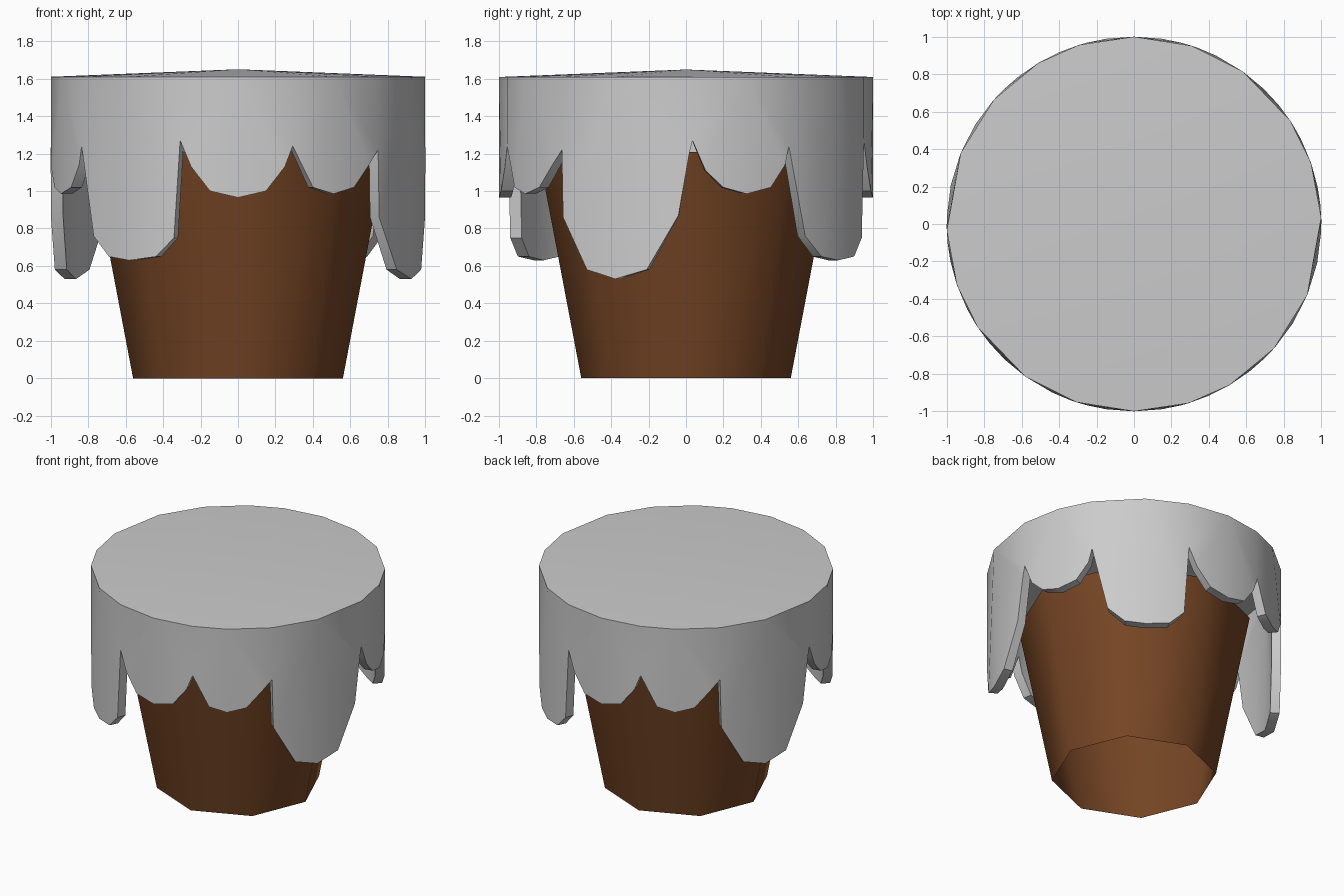
import bpy, bmesh
from math import radians, sin, cos

if "Cube" in bpy.data.objects:
    bpy.data.objects.remove(bpy.data.objects["Cube"])

# Half-turn drip outline as (degrees, z); the second half repeats it
DRIPS = [(2, 1.27), (6, 1.11), (11.5, 1.02), (19, 0.985), (27, 1.02), (32, 1.14),
         (33.4, 1.24), (39.6, 0.76), (46.4, 0.65), (54.5, 0.63), (64, 0.65), (70, 0.75),
         (72, 1.27), (75.5, 1.13), (81.4, 1.0), (90, 0.965), (98.6, 1.0), (104.5, 1.13),
         (107, 1.24), (113.6, 1.02), (120.7, 0.985), (128.3, 1.02), (134.4, 1.14),
         (138.4, 1.22), (138.9, 0.86), (148, 0.58), (157.7, 0.53), (167.9, 0.58),
         (177.7, 0.87), (181, 1.2)]
OUTLINE = DRIPS + [(a + 180, z) for a, z in DRIPS]
N = len(OUTLINE)


def polar(r, deg, z):
    return (r * cos(radians(deg)), r * sin(radians(deg)), z)


def finish(bm, name, angle):
    me = bpy.data.meshes.new(name)
    bm.to_mesh(me)
    bm.free()
    ob = bpy.data.objects.new(name, me)
    bpy.context.collection.objects.link(ob)
    bpy.ops.object.select_all(action='DESELECT')
    ob.select_set(True)
    bpy.context.view_layer.objects.active = ob
    bpy.ops.object.shade_smooth_by_angle(angle=radians(angle))
    return ob


def skin(bm, r, rim_z, apex_z):
    """One skin of the cap: shallow cone top, walls fanned down to the drips."""
    low = [bm.verts.new(polar(r, a, z)) for a, z in OUTLINE]
    z = [p[1] for p in OUTLINE]
    peaks = [i for i in range(N) if z[i] > z[i - 1] and z[i] > z[(i + 1) % N]]
    tips = [i for i in range(N) if z[i] < z[i - 1] and z[i] < z[(i + 1) % N]]
    keys = sorted(peaks + tips)
    top = {i: bm.verts.new(polar(r, OUTLINE[i][0], rim_z)) for i in keys}
    apex = bm.verts.new((0, 0, apex_z))
    for n, i in enumerate(keys):
        j = keys[(n + 1) % len(keys)]
        hub, notch = (i, j) if i in tips else (j, i)
        bm.faces.new((apex, top[i], top[j]))
        bm.faces.new((top[hub], low[notch], top[notch]))
        k = i
        while k != j:
            bm.faces.new((top[hub], low[k], low[(k + 1) % N]))
            k = (k + 1) % N
    return low


# Dripping cap: outer and inner skins joined along the drip edge
bm = bmesh.new()
outer = skin(bm, 1.0, 1.61, 1.65)
inner = skin(bm, 0.935, 1.55, 1.58)
for k in range(N):
    m = (k + 1) % N
    bm.faces.new((outer[k], outer[m], inner[m], inner[k]))
bmesh.ops.recalc_face_normals(bm, faces=bm.faces)
finish(bm, "dripping_cap", 35)

# Tapered eight-sided base, open at the bottom
bm = bmesh.new()
rings = [[bm.verts.new(polar(r, 45 * i, z)) for i in range(8)]
         for r, z in ((0.56, 0), (0.79, 1.21))]
for i in range(8):
    j = (i + 1) % 8
    bm.faces.new((rings[0][i], rings[0][j], rings[1][j], rings[1][i]))
base = finish(bm, "tapered_base", 60)
brown = bpy.data.materials.new("brown")
brown.diffuse_color = (0.18, 0.06, 0.018, 1)
brown.use_nodes = True
brown.node_tree.nodes["Principled BSDF"].inputs["Base Color"].default_value = brown.diffuse_color
base.data.materials.append(brown)
